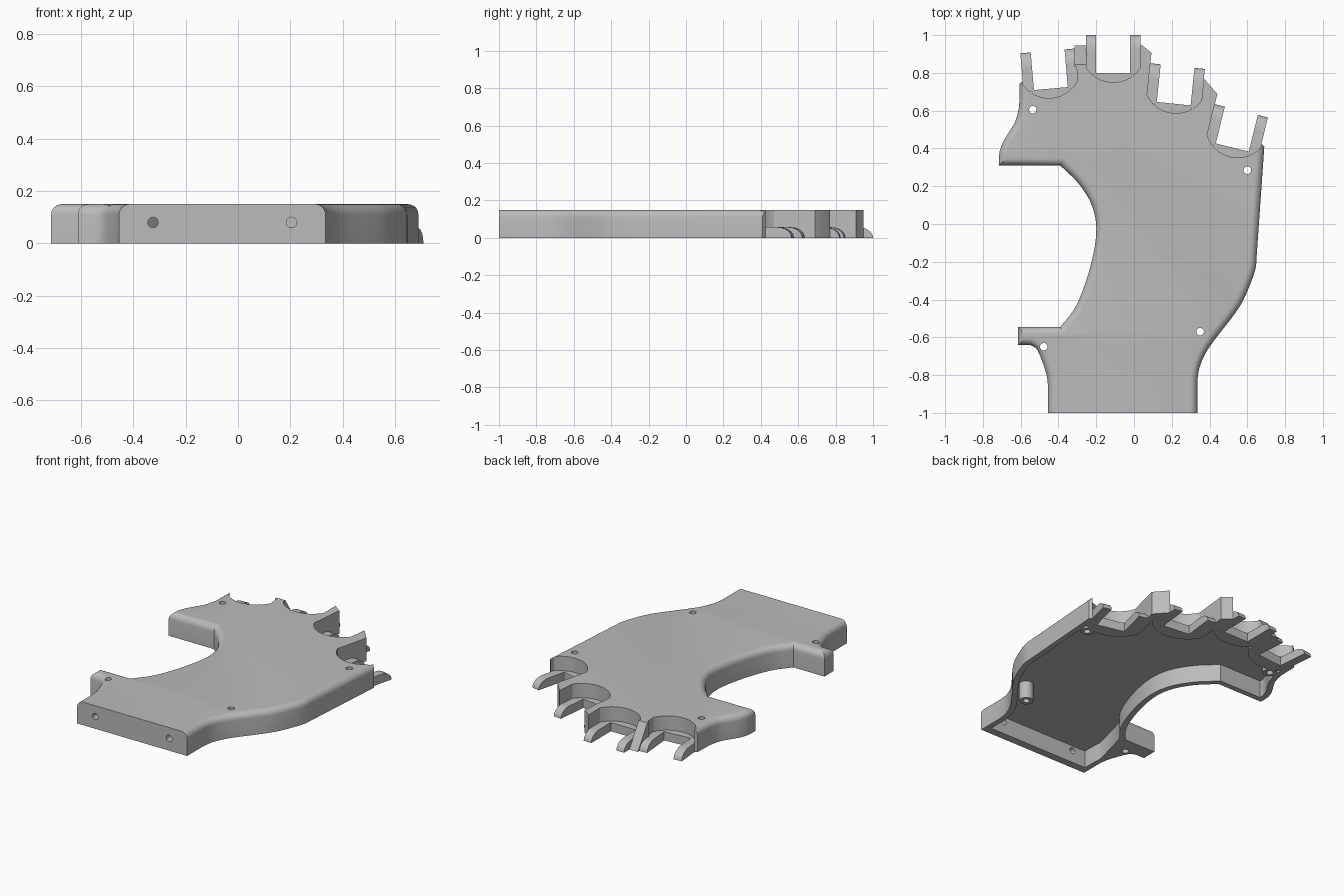
import bpy, bmesh, math
from mathutils import Vector, Matrix

cube = bpy.data.objects.get("Cube")
if cube:
    bpy.data.objects.remove(cube, do_unlink=True)

grey = bpy.data.materials.new("plain grey")
grey.use_nodes = True
grey.diffuse_color = (0.5, 0.5, 0.5, 1)
grey.node_tree.nodes["Principled BSDF"].inputs["Base Color"].default_value = (0.5, 0.5, 0.5, 1)

HEIGHT, FILLET, WALL, SHELF = 0.15, 0.04, 0.035, 0.057


def curve(points, steps=5):
    """Smooth run of points passing through the given ones."""
    p = [Vector(q) for q in points]
    p = [2 * p[0] - p[1]] + p + [2 * p[-1] - p[-2]]
    out = []
    for a, b, c, d in zip(p, p[1:], p[2:], p[3:]):
        for i in range(steps):
            t = i / steps
            out.append(0.5 * (2 * b + (c - a) * t + (2 * a - 5 * b + 4 * c - d) * t * t
                              + (3 * b - a - 3 * c + d) * t ** 3))
    return out + [p[-2]]


def inset(outline, dist):
    """Move every edge inwards by its own distance, with mitred corners."""
    n = len(outline)
    normals = []
    for i in range(n):
        e = (outline[(i + 1) % n] - outline[i]).normalized()
        normals.append(Vector((-e.y, e.x)))
    out = []
    for i in range(n):
        a, b, da, db = normals[i - 1], normals[i], dist[i - 1], dist[i]
        det = a.x * b.y - a.y * b.x
        if abs(det) < 0.02:
            move = (a + b).normalized() * (da + db) / 2
        else:
            move = Vector(((da * b.y - db * a.y) / det, (a.x * db - b.x * da) / det))
        out.append(outline[i] + move)
    return out


def loft(name, rings):
    """Closed solid through matching rings of 3D points."""
    bm = bmesh.new()
    loops = [[bm.verts.new(p) for p in ring] for ring in rings]
    n = len(loops[0])
    for low, high in zip(loops, loops[1:]):
        for i in range(n):
            j = (i + 1) % n
            bm.faces.new((low[i], low[j], high[j], high[i]))
    bm.faces.new(loops[0][::-1])
    bm.faces.new(loops[-1])
    bmesh.ops.recalc_face_normals(bm, faces=bm.faces)
    mesh = bpy.data.meshes.new(name)
    bm.to_mesh(mesh)
    bm.free()
    mesh.materials.append(grey)
    obj = bpy.data.objects.new(name, mesh)
    bpy.context.collection.objects.link(obj)
    return obj


def prism(name, outline, z0, z1):
    return loft(name, [[(p[0], p[1], z) for p in outline] for z in (z0, z1)])


def rod(name, x, y, r, z0, z1):
    turn = [math.tau * i / 24 for i in range(24)]
    return prism(name, [(x + r * math.cos(t), y + r * math.sin(t)) for t in turn], z0, z1)


def side_prism(name, profile, x0, x1):
    """Profile in y and z, pulled along x."""
    return loft(name, [[(x, y, z) for y, z in profile] for x in (x0, x1)])


def cut(target, cutter):
    mod = target.modifiers.new("cut", "BOOLEAN")
    mod.operation, mod.solver, mod.object = "DIFFERENCE", "EXACT", cutter
    bpy.context.view_layer.objects.active = target
    bpy.ops.object.modifier_apply(modifier=mod.name)
    bpy.data.objects.remove(cutter, do_unlink=True)


def place(obj, x, y, tilt):
    obj.data.transform(Matrix.Translation((x, y, 0)) @ Matrix.Rotation(math.radians(tilt), 4, "Z"))
    return obj


# Outline of the palm, anticlockwise from the outer knuckle
upper_left = [Vector((-0.605, 0.745))] + curve(
    [(-0.608, 0.62), (-0.63, 0.54), (-0.69, 0.44), (-0.713, 0.38)], 4) + [Vector((-0.715, 0.31))]
thumb_arc = curve([(-0.39, 0.31), (-0.29, 0.21), (-0.22, 0.09), (-0.2, -0.05),
                   (-0.235, -0.24), (-0.305, -0.43), (-0.39, -0.545)])
lug = [Vector(p) for p in ((-0.613, -0.545), (-0.613, -0.64))]
lower_left = curve([(-0.55, -0.64), (-0.51, -0.67), (-0.465, -0.79), (-0.455, -0.86)], 4)
right_side = curve([(0.335, -0.83), (0.35, -0.75), (0.4, -0.65), (0.53, -0.48),
                    (0.585, -0.39), (0.64, -0.25), (0.65, -0.16)], 4) + [Vector((0.69, 0.41))]
knuckle_line = [Vector(p) for p in (
    (0.6, 0.5), (0.44, 0.69), (0.37, 0.77), (0.088, 0.91), (0.037, 0.95),
    (-0.11, 0.9), (-0.25, 0.845), (-0.312, 0.845), (-0.5, 0.8))]


def wrist(y):
    return [Vector((-0.455, y)), Vector((0.335, y))]


# Palm body: rounded top edge along the sides, square at wrist and knuckles
before = upper_left + thumb_arc + lug + lower_left
outline = before + wrist(-1) + right_side + knuckle_line
wrist_edge = len(before)
first_knuckle = len(outline) - len(knuckle_line) - 1
rings = [[(p.x, p.y, 0) for p in outline]]
for k in range(7):
    a = k / 6 * math.pi / 2
    d = FILLET * (1 - math.cos(a))
    dist = [0 if i == wrist_edge or i >= first_knuckle else d for i in range(len(outline))]
    z = HEIGHT - FILLET + FILLET * math.sin(a)
    rings.append([(p.x, p.y, z) for p in inset(outline, dist)])
palm = loft("palm_shell", rings)

# Hollow underside
hollow = upper_left + thumb_arc + lower_left[-4:] + wrist(-0.985) + right_side + knuckle_line
cavity = prism("cavity", inset(hollow, [WALL] * len(hollow)), -0.05, 0.112)

# Knuckles: x, y of the notch floor and tilt of each finger
knuckles = [(-0.44, 0.717, 5), (-0.11, 0.8, 0), (0.21, 0.637, -6), (0.52, 0.405, -14)]
screws = [(-0.535, 0.605), (0.6, 0.285), (0.35, -0.57), (-0.478, -0.65)]


def scoop(half, r, z0, z1):
    """U-shaped seat, open towards the fingertip."""
    side = math.acos(half / r)
    arc = [math.pi + side + (math.pi - 2 * side) * i / 24 for i in range(25)]
    pts = [(r * math.cos(t), 0.12 + r * math.sin(t)) for t in arc]
    return prism("scoop", [(-half, 0.5)] + pts + [(half, 0.5)], z0, z1)


for k in knuckles:
    cut(cavity, place(scoop(0.18, 0.21, -0.1, 0.3), *k))
for x, y in screws:
    cut(cavity, rod("boss", x, y, 0.042, -0.1, 0.3))
cut(palm, cavity)
for k in knuckles:
    cut(palm, place(scoop(0.145, 0.17, -0.1, 0.3), *k))

# Screw holes through the top and cord holes through the wrist
for x, y in screws:
    cut(palm, rod("hole", x, y, 0.02, -0.1, 0.3))
for x in (-0.325, 0.205):
    hole = rod("cord_hole", 0, 0, 0.02, -0.1, 0.1)
    hole.data.transform(Matrix.Translation((x, -1, 0.08)) @ Matrix.Rotation(math.pi / 2, 4, "X"))
    cut(palm, hole)
parts = [palm]

# Hinge forks: two prongs with rounded tips and a bridge behind the notch
tip = [(0.12 + 0.08 * math.sin(a), SHELF * math.cos(a))
       for a in (math.pi / 2 * i / 8 for i in range(9))]
for n, k in enumerate(knuckles, 1):
    for label, x in (("right", -0.145), ("left", 0.09)):
        prong = side_prism(f"{label}_prong_{n}", [(-0.01, 0), (-0.01, SHELF)] + tip, x, x + 0.055)
        parts.append(place(prong, *k))
    bridge = prism(f"fork_bridge_{n}", [(-0.1, -0.055), (0.1, -0.055), (0.1, 0), (-0.1, 0)], 0, SHELF)
    parts.append(place(bridge, *k))

# Sloping web between the first two forks
parts.append(side_prism("sloping_web", [(0.83, 0), (0.83, HEIGHT), (0.845, HEIGHT), (0.945, 0)],
                        -0.315, -0.252))

# Smooth the curved faces, keep the edges sharp
bpy.ops.object.select_all(action="DESELECT")
for obj in parts:
    obj.select_set(True)
bpy.context.view_layer.objects.active = palm
bpy.ops.object.shade_smooth_by_angle(angle=math.radians(30))
